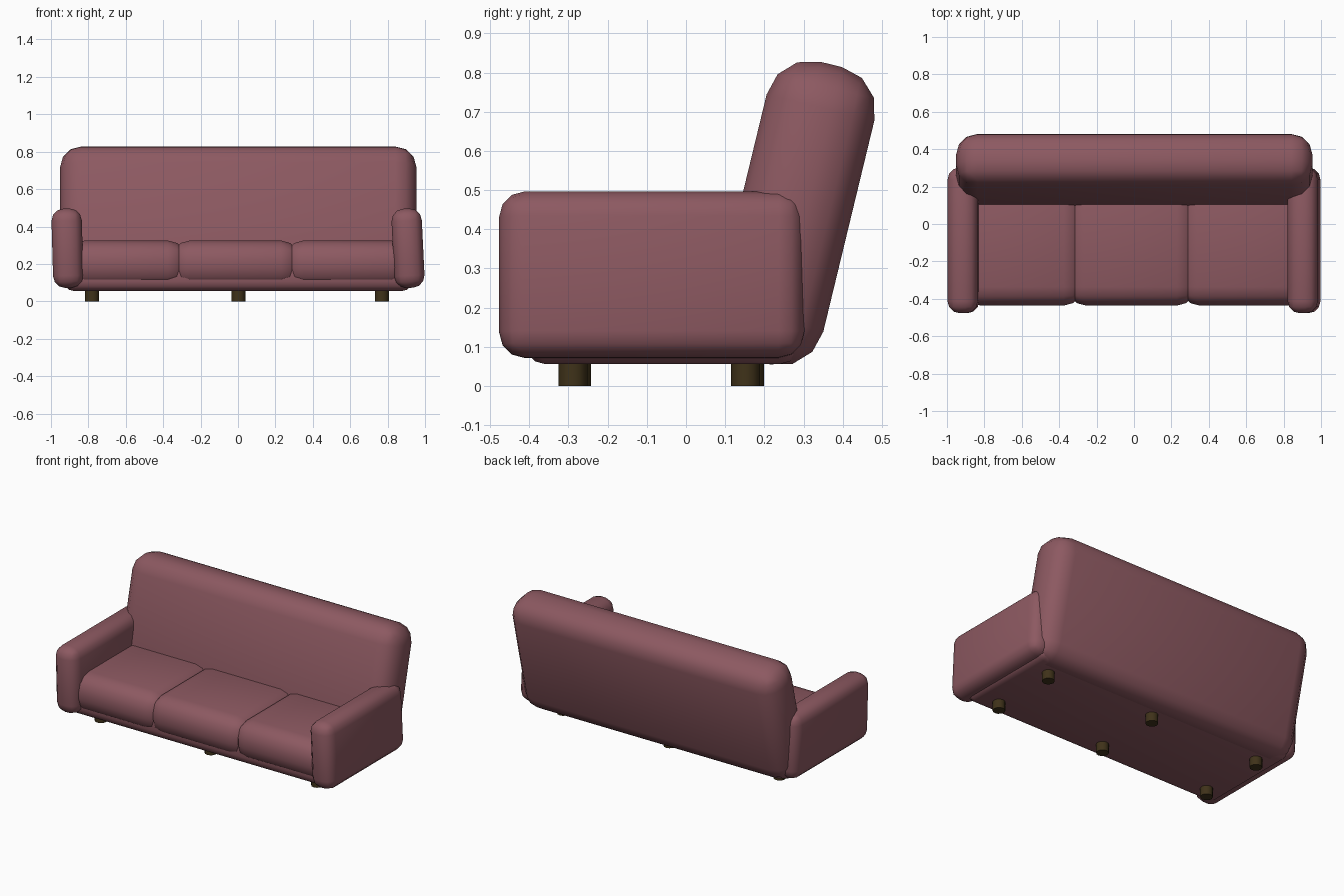
import bpy, bmesh, math
from mathutils import Matrix, Vector

if "Cube" in bpy.data.objects:
    bpy.data.objects.remove(bpy.data.objects["Cube"])


def material(name, colour):
    m = bpy.data.materials.new(name)
    m.diffuse_color = colour
    m.use_nodes = True
    m.node_tree.nodes["Principled BSDF"].inputs["Base Color"].default_value = m.diffuse_color
    return m


fabric = material("rose_fabric", (0.265, 0.10, 0.12, 1))
wood = material("dark_wood", (0.05, 0.032, 0.01, 1))


def finish(name, bm, mat, angle):
    mesh = bpy.data.meshes.new(name)
    bm.to_mesh(mesh)
    bm.free()
    obj = bpy.data.objects.new(name, mesh)
    mesh.materials.append(mat)
    bpy.context.collection.objects.link(obj)
    bpy.ops.object.select_all(action='DESELECT')
    obj.select_set(True)
    bpy.context.view_layer.objects.active = obj
    bpy.ops.object.shade_smooth_by_angle(angle=math.radians(angle))
    return obj


def padded_box(name, lo, hi, radius, tilt=None):
    """Box between two corners with rounded edges, optionally tilted."""
    lo, hi = Vector(lo), Vector(hi)
    bm = bmesh.new()
    bmesh.ops.create_cube(bm, size=1)
    bmesh.ops.scale(bm, vec=hi - lo, verts=bm.verts)
    bmesh.ops.bevel(bm, geom=bm.edges[:], offset=radius, segments=3,
                    profile=0.5, affect='EDGES', clamp_overlap=True)
    obj = finish(name, bm, fabric, 40)
    obj.location = (lo + hi) / 2
    if tilt:
        obj.rotation_euler = [math.radians(a) for a in tilt]
    return obj


# base under the cushions
padded_box("base", (-0.93, -0.41, 0.056), (0.93, 0.29, 0.22), 0.05)

# three overlapping seat cushions
for name, x0, x1 in (("left", -0.92, -0.275), ("middle", -0.357, 0.33),
                     ("right", 0.25, 0.92)):
    padded_box(name + "_seat_cushion", (x0, -0.436, 0.08), (x1, 0.22, 0.325), 0.1)

# armrests, both leaning slightly to the left
for name, x, lean in (("left", -0.912, -1.6), ("right", 0.909, -2.8)):
    padded_box(name + "_armrest", (x - 0.081, -0.477, 0.072),
               (x + 0.081, 0.302, 0.496), 0.065, (0, lean, 0))

# backrest, reclined
a = math.radians(13.6)
u, w = 0.1666, (0.885 + 0.104) / 2
back = padded_box("backrest", (-0.951, -0.1415, -0.3905), (0.954, 0.1415, 0.3905),
                  0.113, (-13.6, 0, 0))
back.location = (0.0015, u * math.cos(a) + w * math.sin(a),
                 w * math.cos(a) - u * math.sin(a))

# six round legs
for row, y in (("front", -0.285), ("back", 0.156)):
    for name, x, dy in (("left", -0.78, 0.003), ("middle", 0.002, 0.006),
                        ("right", 0.769, -0.004)):
        bm = bmesh.new()
        bmesh.ops.create_cone(bm, cap_ends=True, segments=12, radius1=0.037,
                              radius2=0.037, depth=0.1,
                              matrix=Matrix.Translation((x, y + dy, 0.05)))
        finish(f"{row}_{name}_leg", bm, wood, 40)
